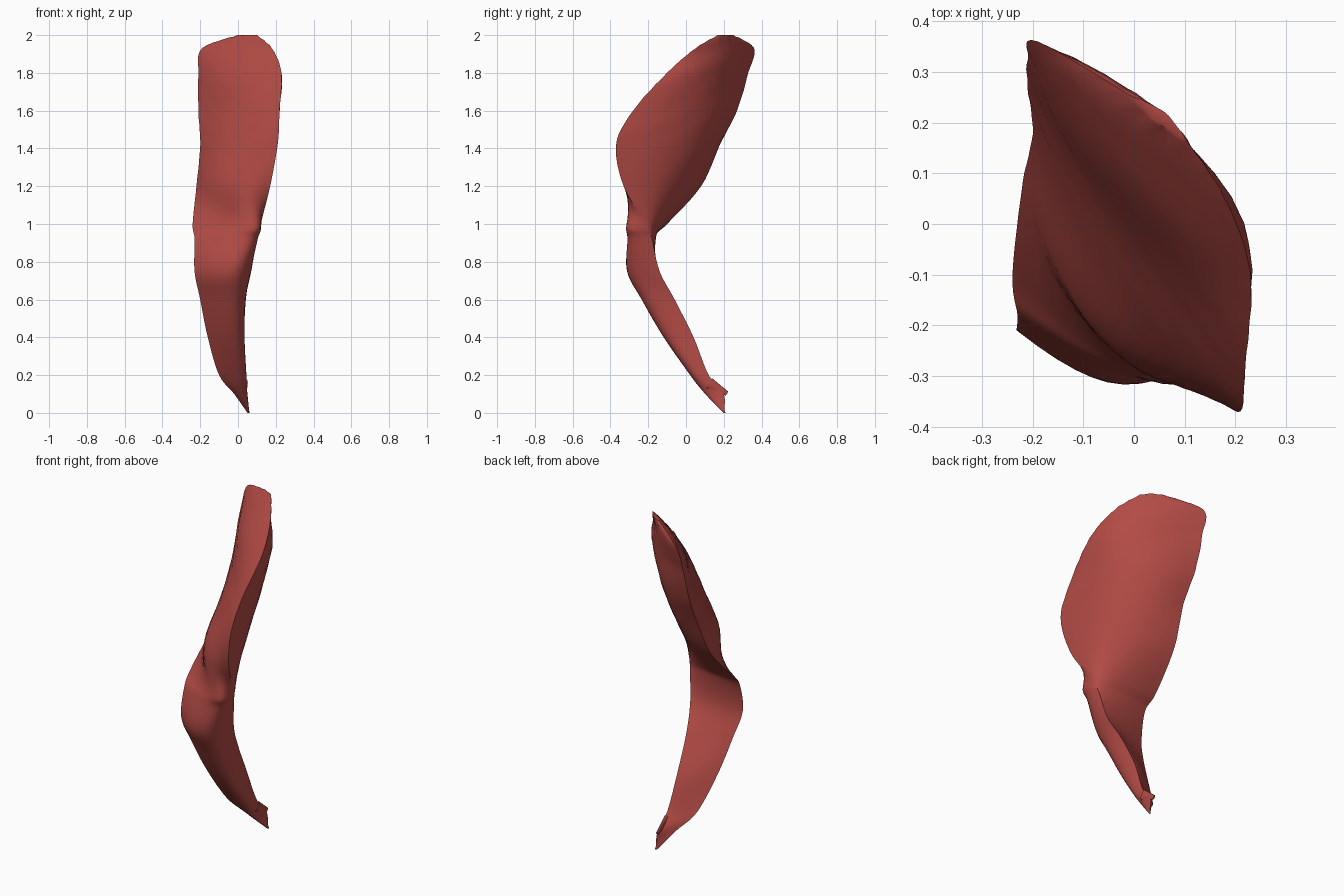
import bpy, bmesh, math
from mathutils import Vector

cube = bpy.data.objects.get("Cube")
if cube:
    bpy.data.objects.remove(cube)

# Single flesh red material
red = bpy.data.materials.new("flesh_red")
red.use_nodes = True
colour = (0.45, 0.07, 0.06, 1)
red.diffuse_color = colour
shader = red.node_tree.nodes["Principled BSDF"]
shader.inputs["Base Color"].default_value = colour
shader.inputs["Roughness"].default_value = 0.7

# Cross-sections in hundredths: height, leading edge, front middle, trailing edge, back middle
SECTIONS = [
    (0, 6, 20, 6, 20, 5, 20, 6, 21),
    (10, 5, 20, 3, 11, -2, 12, 2, 16),
    (20, 4, 12, 2, 3, -10, 4, -3, 8),
    (40, 3, 4, 0, -11, -16, -7, -6, 0),
    (60, 4, -6, -1, -23, -20, -16, -8, -11),
    (75, 7, -14, -1, -31, -23, -21, -8, -17),
    (92, 10, -18, 4, -31, -23, -18, -3, -16),
    (100, 12, -21, 5, -31, -24, -10, 3, -14),
    (120, 17, -33, -6, -23, -22, 8, 7, -6),
    (142, 21, -37, -3, -13, -20, 18, 10, 3),
    (160, 22, -28, -3, -1, -21, 27, 12, 9),
    (180, 23, -10, -3, 8, -21, 33, 13, 13),
    (193, 18, 5, -2, 18, -19, 36, 3, 23),
    (200, 10, 17, 5, 20, 0, 25, 6, 22),
]
SIDE_STEPS = 14
LEVEL_STEPS = 6


def catmull(a, b, c, d, t):
    """Smooth value between b and c."""
    return b + 0.5 * t * (c - a + t * (2 * a - 5 * b + 4 * c - d + t * (3 * (b - c) + d - a)))


def arc(start, mid, end, t):
    """Quadratic curve passing through three points."""
    return start * (2 * (t - 0.5) * (t - 1)) + mid * (4 * t * (1 - t)) + end * (2 * t * (t - 0.5))


def blended_sections():
    last = len(SECTIONS) - 1
    for i in range(last):
        rows = [SECTIONS[min(max(i + k, 0), last)] for k in (-1, 0, 1, 2)]
        for s in range(LEVEL_STEPS):
            yield [catmull(*column, s / LEVEL_STEPS) / 100 for column in zip(*rows)]
    yield [v / 100 for v in SECTIONS[-1]]


def outline(section):
    z = section[0]
    lead, front, trail, back = (Vector((*section[k:k + 2], z)) for k in (1, 3, 5, 7))
    steps = [k / SIDE_STEPS for k in range(SIDE_STEPS)]
    return [arc(lead, front, trail, t) for t in steps] + [arc(trail, back, lead, t) for t in steps]


# Twisted muscle sheet lofted from the narrow tip to the fanned upper rim
bm = bmesh.new()
rings = []
for section in blended_sections():
    rings.append([bm.verts.new(p) for p in outline(section)])
for low, high in zip(rings, rings[1:]):
    for k in range(len(low)):
        n = (k + 1) % len(low)
        bm.faces.new((low[k], low[n], high[n], high[k]))
bm.faces.new(rings[0])
bm.faces.new(rings[-1])

# Shallow slanted fibre grooves on the fan
bmesh.ops.recalc_face_normals(bm, faces=bm.faces)
bm.normal_update()
for v in bm.verts:
    fan = min(max(v.co.z - 1, 0), 0.8)
    v.co += v.normal * 0.002 * fan * math.sin(70 * (v.co.x - v.co.y) - 22 * v.co.z)

mesh = bpy.data.meshes.new("muscle_sheet")
bm.to_mesh(mesh)
bm.free()
mesh.materials.append(red)
muscle = bpy.data.objects.new("muscle_sheet", mesh)
bpy.context.collection.objects.link(muscle)

# Small torn tendon flap behind the lower tip
bpy.ops.mesh.primitive_cone_add(vertices=8, radius1=0.03, radius2=0.012, depth=0.11,
                                location=(0.04, 0.17, 0.13), rotation=(-2.1, 0, 0))
flap = bpy.context.object
flap.name = "tendon_flap"
flap.scale.x = 0.4
flap.data.materials.append(red)

for part in (muscle, flap):
    bpy.ops.object.select_all(action="DESELECT")
    part.select_set(True)
    bpy.context.view_layer.objects.active = part
    bpy.ops.object.shade_smooth_by_angle(angle=math.radians(50))
